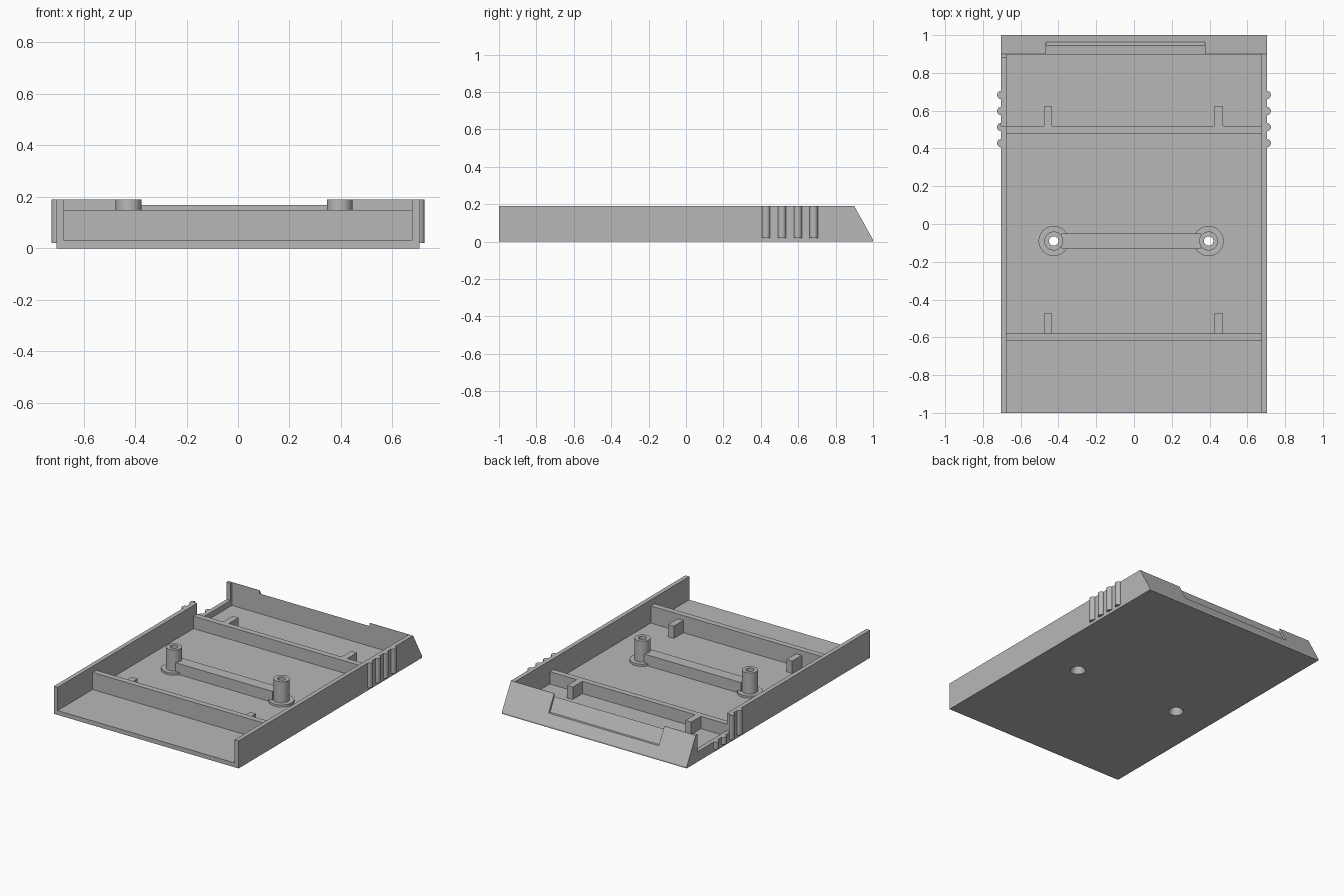
import bpy, bmesh
from math import pi, sin, cos
from mathutils import Vector

cube = bpy.data.objects.get("Cube")
if cube:
    bpy.data.objects.remove(cube, do_unlink=True)

grey = bpy.data.materials.new("plain_grey")
grey.use_nodes = True
grey.diffuse_color = (0.48, 0.48, 0.48, 1)
grey.node_tree.nodes["Principled BSDF"].inputs["Base Color"].default_value = (0.48, 0.48, 0.48, 1)


def finish(name, bm):
    bmesh.ops.recalc_face_normals(bm, faces=bm.faces)
    mesh = bpy.data.meshes.new(name)
    bm.to_mesh(mesh)
    bm.free()
    obj = bpy.data.objects.new(name, mesh)
    bpy.context.collection.objects.link(obj)
    mesh.materials.append(grey)
    return obj


def prism(name, points, offset):
    """Closed outline of 3D points pushed along an offset."""
    bm = bmesh.new()
    face = bm.faces.new([bm.verts.new(p) for p in points])
    out = bmesh.ops.extrude_face_region(bm, geom=[face])["geom"]
    verts = [v for v in out if isinstance(v, bmesh.types.BMVert)]
    bmesh.ops.translate(bm, verts=verts, vec=offset)
    return finish(name, bm)


def box(name, x0, x1, y0, y1, z0, z1):
    return prism(name, [(x0, y0, z0), (x1, y0, z0), (x1, y1, z0), (x0, y1, z0)], (0, 0, z1 - z0))


def side_profile(name, yz, x0, x1):
    return prism(name, [(x0, y, z) for y, z in yz], (x1 - x0, 0, 0))


def lathe(name, rz, center, steps=40):
    bm = bmesh.new()
    rings = []
    for i in range(steps):
        a = 2 * pi * i / steps
        rings.append([bm.verts.new((center[0] + r * cos(a), center[1] + r * sin(a), z)) for r, z in rz])
    n = len(rz)
    for i in range(steps):
        a, b = rings[i], rings[(i + 1) % steps]
        for j in range(n):
            k = (j + 1) % n
            bm.faces.new((a[j], b[j], b[k], a[k]))
    return finish(name, bm)


def smooth(obj):
    bpy.ops.object.select_all(action="DESELECT")
    obj.select_set(True)
    bpy.context.view_layer.objects.active = obj
    bpy.ops.object.shade_smooth_by_angle(angle=pi / 6)


def cut(obj, cutter):
    cutter.hide_render = True
    mod = obj.modifiers.new("cut", "BOOLEAN")
    mod.operation = "DIFFERENCE"
    mod.solver = "EXACT"
    mod.object = cutter
    bpy.context.view_layer.objects.active = obj
    bpy.ops.object.modifier_apply(modifier=mod.name)
    bpy.data.objects.remove(cutter, do_unlink=True)


W, IN, H, FLOOR = 0.705, 0.675, 0.19, 0.03
BOSS_Y = -0.09
BOSS_X = (-0.425, 0.395)

# Tray shell with a sloping back, hollowed and open at the front
shell = side_profile("tray_shell", [(-1, 0), (1, 0), (1, 0.01), (0.9, H), (-1, H)], -W, W)
cut(shell, box("cavity_cutter", -IN, IN, -1.1, 0.898, FLOOR, 0.4))

# Low opening in the right wall
cut(shell, box("wall_opening_cutter", -0.8, -0.66, 0.52, 0.88, 0.07, 0.4))

# Shallow recess in the sloping back
recess = [(0.88, 0.203), (0.945, 0.078), (1.1, 0.078), (1.1, 0.4), (0.88, 0.4)]
cut(shell, side_profile("back_recess_cutter", recess, -0.465, 0.375))

# Screw bosses with countersunk holes
boss_profile = [(0.05, 0), (0.025, 0.05), (0.025, H), (0.05, H), (0.05, 0.045),
                (0.08, 0.045), (0.08, FLOOR), (0.06, FLOOR), (0.06, 0)]
for side, x in zip(("right", "left"), BOSS_X):
    ring = [(x + 0.06 * cos(2 * pi * i / 40), BOSS_Y + 0.06 * sin(2 * pi * i / 40), -0.1) for i in range(40)]
    cut(shell, prism("hole_cutter", ring, (0, 0, 0.2)))
    smooth(lathe(side + "_screw_boss", boss_profile, (x, BOSS_Y)))

# Bar joining the bosses
box("boss_bar", BOSS_X[0] + 0.04, BOSS_X[1] - 0.04, BOSS_Y - 0.04, BOSS_Y + 0.04, FLOOR, 0.105)

# Cross ribs, each with two small tabs behind
for name, y, top, tab in (("front", -0.62, 0.148, 0.115), ("rear", 0.48, 0.115, 0.115)):
    box(name + "_rib", -IN, IN, y, y + 0.04, FLOOR, top)
    for side, x in (("right", -0.455), ("left", 0.448)):
        box(f"{name}_{side}_tab", x - 0.022, x + 0.022, y + 0.04, y + 0.145, FLOOR, tab)

# Rounded finger grips on both side walls
for side, s in (("right", -1), ("left", 1)):
    for i in range(4):
        y = 0.428 + 0.085 * i
        outline = [Vector((s * (W - 0.002 + 0.022 * cos(a)), y + 0.022 * sin(a), 0.02))
                   for a in (-pi / 2 + pi * k / 12 for k in range(13))]
        top = 0.07 if s < 0 and i > 1 else H
        smooth(prism(f"{side}_grip_{i + 1}", outline, (0, 0, top - 0.02)))
